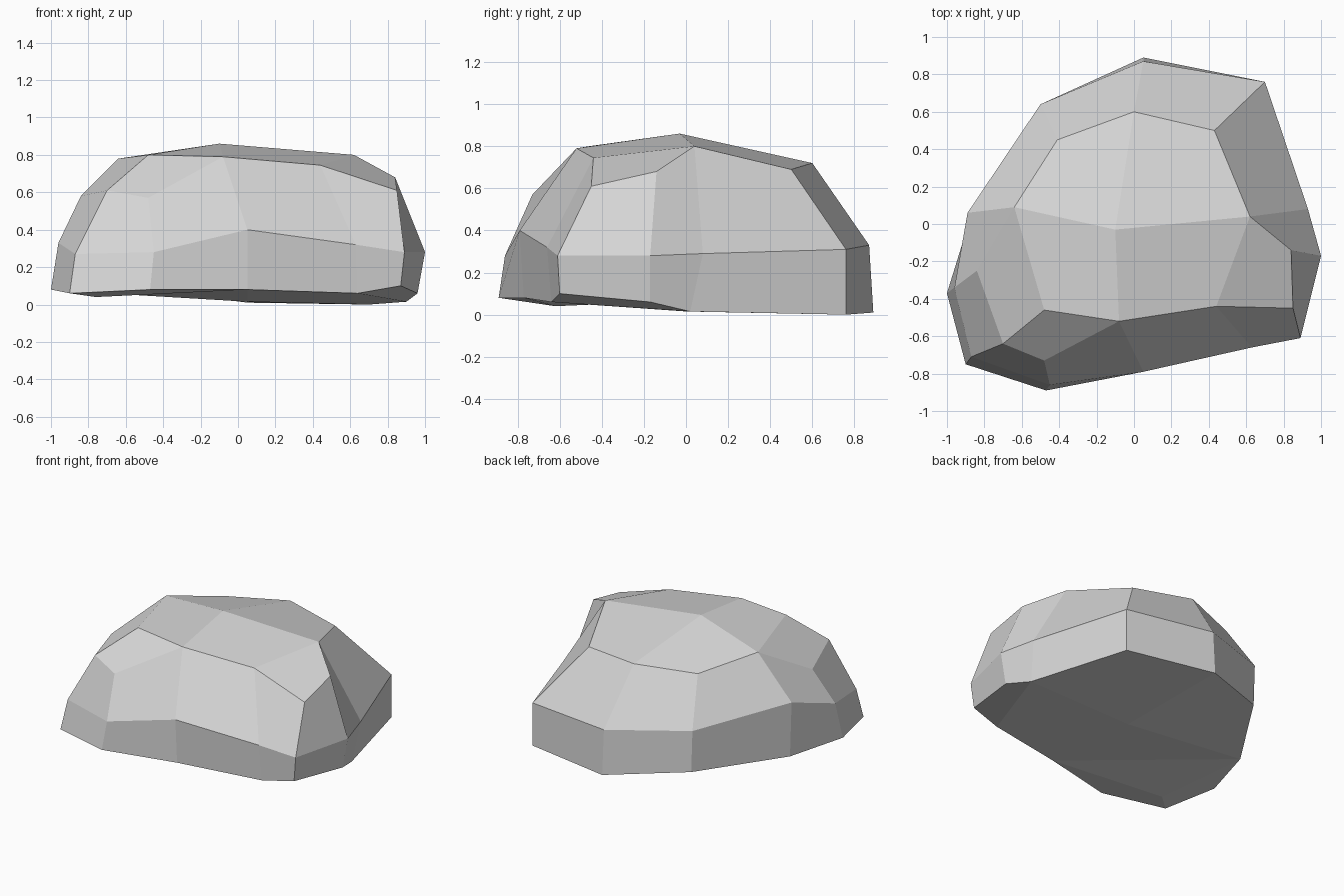
import bpy
import bmesh

# Remove the default cube
default_cube = bpy.data.objects.get("Cube")
if default_cube:
    bpy.data.objects.remove(default_cube, do_unlink=True)


def make_material(name, colour):
    """Create one flat, matte material."""
    material = bpy.data.materials.new(name)
    material.use_nodes = True
    material.diffuse_color = colour
    shader = next(node for node in material.node_tree.nodes
                  if node.type == "BSDF_PRINCIPLED")
    shader.inputs["Base Color"].default_value = colour
    shader.inputs["Roughness"].default_value = 1
    return material


def add_ring(mesh, points):
    """Add one loop of points, ordered anticlockwise from the front corner."""
    return [mesh.verts.new(point) for point in points]


def bridge(mesh, lower, upper):
    """Join two rings of equal length with a band of quads."""
    count = len(lower)
    for i in range(count):
        j = (i + 1) % count
        mesh.faces.new((lower[i], lower[j], upper[j], upper[i]))


def cap(mesh, ring, corner, centre):
    """Close a ring with quads around a front corner point and a centre."""
    a, b, front, c, d, e, side, f, back, g, left, h = ring
    for quad in ((corner, a, b, front), (left, h, a, corner),
                 (centre, left, corner, front), (centre, front, c, side),
                 (c, d, e, side), (centre, side, f, back),
                 (centre, back, g, left)):
        mesh.faces.new(quad)


# Cross-sections of the boulder: foot, waist and shoulder
foot_outline = (
    (-.9, -.75, .06), (-.47, -.89, .08), (.05, -.77, .08), (.64, -.64, .06),
    (.87, -.6, .1), (.96, -.17, .06), (.9, .02, .015), (.7, .76, 0),
    (.05, .89, .01), (-.49, .64, .08), (-.87, .05, .07), (-1, -.37, .08))

waist_outline = (
    (-.87, -.71, .27), (-.45, -.86, .28), (.05, -.79, .4), (.63, -.66, .32),
    (.89, -.61, .28), (1, -.17, .28), (.93, .08, .29), (.7, .76, .31),
    (.05, .87, .33), (-.5, .64, .38), (-.89, .06, .47), (-.96, -.34, .33))

shoulder_outline = (
    (-.7, -.64, .61), (-.48, -.73, .57), (-.08, -.52, .79), (.44, -.44, .745),
    (.85, -.45, .61), (.84, -.14, .68), (.62, .04, .8), (.43, .5, .69),
    (0, .6, .72), (-.41, .45, .7), (-.64, .09, .78), (-.84, -.25, .58))

# Boulder shell: two bands of facets, a domed top and an underside
shell = bmesh.new()
foot = add_ring(shell, foot_outline)
waist = add_ring(shell, waist_outline)
shoulder = add_ring(shell, shoulder_outline)
bridge(shell, foot, waist)
bridge(shell, waist, shoulder)
cap(shell, shoulder,
    corner=shell.verts.new((-.48, -.46, .8)),
    centre=shell.verts.new((-.1, -.03, .86)))
cap(shell, foot,
    corner=shell.verts.new((-.76, -.62, .04)),
    centre=shell.verts.new((.05, 0, .015)))

# Crease across the underside, from its front to its left edge
bmesh.ops.connect_verts(shell, verts=[foot[2], foot[10]])
bmesh.ops.recalc_face_normals(shell, faces=shell.faces[:])

# Flat-shaded boulder object
mesh_data = bpy.data.meshes.new("boulder")
shell.to_mesh(mesh_data)
shell.free()
mesh_data.materials.append(make_material("stone grey", (.68, .68, .68, 1)))
boulder = bpy.data.objects.new("boulder", mesh_data)
bpy.context.collection.objects.link(boulder)
